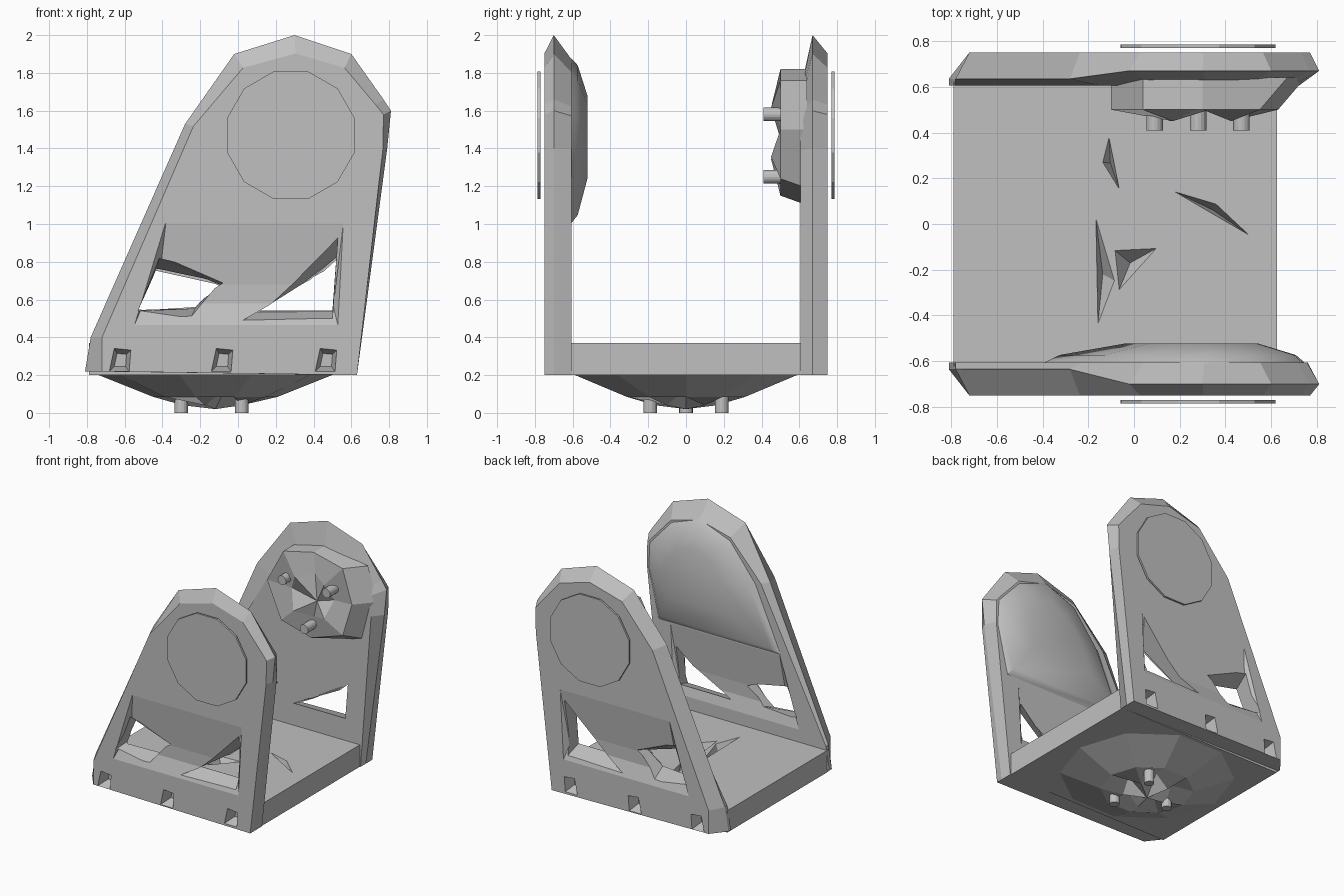
import bpy, bmesh, math

cube = bpy.data.objects.get("Cube")
if cube:
    bpy.data.objects.remove(cube, do_unlink=True)

grey = bpy.data.materials.new("plain grey")
grey.use_nodes = True
COLOUR = (0.53, 0.53, 0.53, 1)
grey.diffuse_color = COLOUR
grey.node_tree.nodes["Principled BSDF"].inputs["Base Color"].default_value = COLOUR


def loft(name, rings, tip=None):
    """Skin matching rings of points; close with a flat cap or a pointed tip."""
    bm = bmesh.new()
    loops = [[bm.verts.new(p) for p in ring] for ring in rings]
    n = len(loops[0])
    for a, b in zip(loops, loops[1:]):
        for i in range(n):
            j = (i + 1) % n
            bm.faces.new((a[i], a[j], b[j], b[i]))
    bm.faces.new(loops[0])
    if tip:
        t = bm.verts.new(tip)
        for i in range(n):
            bm.faces.new((loops[-1][i], loops[-1][(i + 1) % n], t))
    else:
        bm.faces.new(loops[-1])
    bmesh.ops.recalc_face_normals(bm, faces=bm.faces[:])
    mesh = bpy.data.meshes.new(name)
    bm.to_mesh(mesh)
    bm.free()
    mesh.materials.append(grey)
    obj = bpy.data.objects.new(name, mesh)
    bpy.context.collection.objects.link(obj)
    return obj


def cut(obj, cutters):
    for c in cutters:
        c.hide_render = True
        mod = obj.modifiers.new("cut", 'BOOLEAN')
        mod.operation, mod.solver, mod.object = 'DIFFERENCE', 'EXACT', c
        bpy.context.view_layer.objects.active = obj
        bpy.ops.object.modifier_apply(modifier=mod.name)
        bpy.data.objects.remove(c, do_unlink=True)


def at_y(pts, y):
    return [(x, y, z) for x, z in pts]


def at_z(pts, z):
    return [(x, y, z) for x, y in pts]


def ngon(cx, cy, r, n, turn=0.0):
    return [(cx + r * math.cos(turn + math.tau * i / n),
             cy + r * math.sin(turn + math.tau * i / n)) for i in range(n)]


def shrink(pts, f, cx, cz):
    return [(cx + (x - cx) * f, cz + (z - cz) * f) for x, z in pts]


def taper(pts, f):
    """Draw the head of the outline inwards, more so towards the top."""
    out = []
    for x, z in pts:
        k = 1 - (1 - f) * min(1, max(0, (z - 1.1) / 0.9))
        out.append((0.33 + (x - 0.33) * k, 1.35 + (z - 1.35) * k))
    return out


# Leaning outline shared by both upright plates
OUTLINE = [(-0.81, 0.22), (-0.78, 0.4), (-0.28, 1.53), (-0.02, 1.9), (0.3, 2.0),
           (0.6, 1.9), (0.77, 1.66), (0.81, 1.6), (0.79, 1.4), (0.63, 0.2)]
HOLES = [([(-0.53, 0.54), (-0.41, 0.84), (-0.08, 0.7), (-0.25, 0.5)],
          [(-0.53, 0.55), (-0.44, 0.74), (-0.08, 0.66), (-0.22, 0.57)]),
         ([(0.02, 0.48), (0.53, 0.95), (0.5, 0.49)],
          [(0.06, 0.55), (0.52, 0.79), (0.5, 0.55)])]
# Sunken band around the windows: rim and floor of the hollow
BAND = [(-0.38, 1.02), (0.56, 1.02), (0.53, 0.46), (-0.55, 0.46)]
BAND_FLOOR = [(-0.42, 0.68), (0.52, 0.68), (0.5, 0.58), (-0.5, 0.58)]
DISC = (0.28, 1.47)

for side, s, rim, inner in (("front", -1, 0.7, 0.8), ("back", 1, 0.67, 0.55)):
    # Upright plate with a wedge-shaped head and a chamfered outer corner
    outer = [(max(x, -0.72), z) for x, z in taper(OUTLINE, 0.85)]
    edge = [(x, s * (0.635 if x < -0.2 else rim), z) for x, z in OUTLINE]
    plate = loft(side + "_plate", [at_y(outer, s * 0.75), edge,
                                   at_y(taper(OUTLINE, inner), s * 0.605)])
    # Hollow band, flared windows and shallow notches along the foot
    cutters = [loft("band_cutter", [at_y(BAND, s * 0.752), at_y(BAND_FLOOR, s * 0.712)])]
    if s < 0:
        cutters.append(loft("band_cutter", [at_y(BAND, s * 0.603),
                                            at_y(BAND_FLOOR, s * 0.635)]))
    cutters += [loft("window_cutter", [at_y(o, s * 0.77), at_y(i, s * 0.58)])
                for o, i in HOLES]
    for x in (-0.62, -0.08, 0.47):
        mouth = [(x - 0.07, 0.21), (x - 0.04, 0.35), (x + 0.06, 0.34), (x + 0.05, 0.21)]
        cutters.append(loft("notch_cutter", [
            at_y(mouth, s * 0.78), at_y(shrink(mouth, 0.5, x, 0.28), s * 0.66)]))
    cut(plate, cutters)
    # Thin round cover floating just off the outer face
    loft(side + "_cover", [at_y(ngon(*DISC, 0.35, 12, 0.26), s * 0.77),
                           at_y(ngon(*DISC, 0.35, 12, 0.26), s * 0.785)])

# Rounded pad on the inside of the front plate, blending into its edges
PAD = [(-0.4, 1.0), (-0.18, 1.5), (0.04, 1.78), (0.3, 1.88), (0.55, 1.79),
       (0.74, 1.58), (0.75, 1.38), (0.66, 1.0)]
pad = loft("inner_pad", [at_y(PAD, -0.61), at_y(shrink(PAD, 0.9, 0.33, 1.48), -0.573),
                         at_y(shrink(PAD, 0.5, 0.33, 1.48), -0.522)])
bpy.ops.object.select_all(action='DESELECT')
pad.select_set(True)
bpy.context.view_layer.objects.active = pad
bpy.ops.object.shade_smooth_by_angle(angle=math.radians(40))

# Faceted housing on the inside of the back plate
HOUSE = [(-0.1, 1.5), (0.04, 1.76), (0.3, 1.82), (0.55, 1.76),
         (0.63, 1.5), (0.55, 1.24), (0.28, 1.15), (0.02, 1.22)]
foot = [(x + (0.12 if x > 0.5 else 0), z - (0.05 if z < 1.3 else 0)) for x, z in HOUSE]
hollow = [(x, 0.45 if i % 2 else 0.52, z)
          for i, (x, z) in enumerate(shrink(HOUSE, 0.5, 0.3, 1.47))]
loft("housing", [at_y(foot, 0.64), at_y(HOUSE, 0.5), hollow], (0.33, 0.5, 1.45))

# Floor slab with shallow slits
CORNERS = [(-0.79, -0.62), (0.625, -0.62), (0.625, 0.62), (-0.79, 0.62)]
slab = loft("floor_slab", [at_z(CORNERS, 0.2), at_z(CORNERS, 0.37)])
SLITS = [[(-0.11, 0.39), (-0.14, 0.27), (-0.06, 0.14)],
         [(-0.17, 0.05), (-0.16, -0.46), (-0.08, -0.25)],
         [(-0.09, -0.11), (0.11, -0.1), (-0.07, -0.3)],
         [(0.16, 0.15), (0.36, 0.09), (0.52, -0.06)]]
cut(slab, [loft("slit_cutter", [at_z(p, 0.38)],
                (sum(x for x, y in p) / 3, sum(y for x, y in p) / 3, 0.28))
           for p in SLITS])

# Shallow boss swelling under the floor, with a hollowed middle
MID = (-0.12, 0)
middle = [(x, y, 0.04 if i % 2 else 0.13) for i, (x, y) in enumerate(ngon(*MID, 0.17, 10))]
loft("underside_boss", [at_z(ngon(*MID, 0.62, 10), 0.201),
                        at_z(ngon(*MID, 0.33, 10), 0.085), middle], (-0.12, 0, 0.02))

# Round pegs on the housing and on the boss
for i, (x, z) in enumerate([(0.09, 1.58), (0.47, 1.58), (0.28, 1.25)]):
    peg = ngon(x, z, 0.036, 16)
    loft(f"housing_peg_{i + 1}", [at_y(peg, 0.41), at_y(peg, 0.56)])
for i, (x, y) in enumerate([(0.02, -0.19), (0.02, 0.19), (-0.3, 0)]):
    peg = ngon(x, y, 0.036, 16)
    loft(f"base_peg_{i + 1}", [at_z(peg, 0), at_z(peg, 0.15)])
